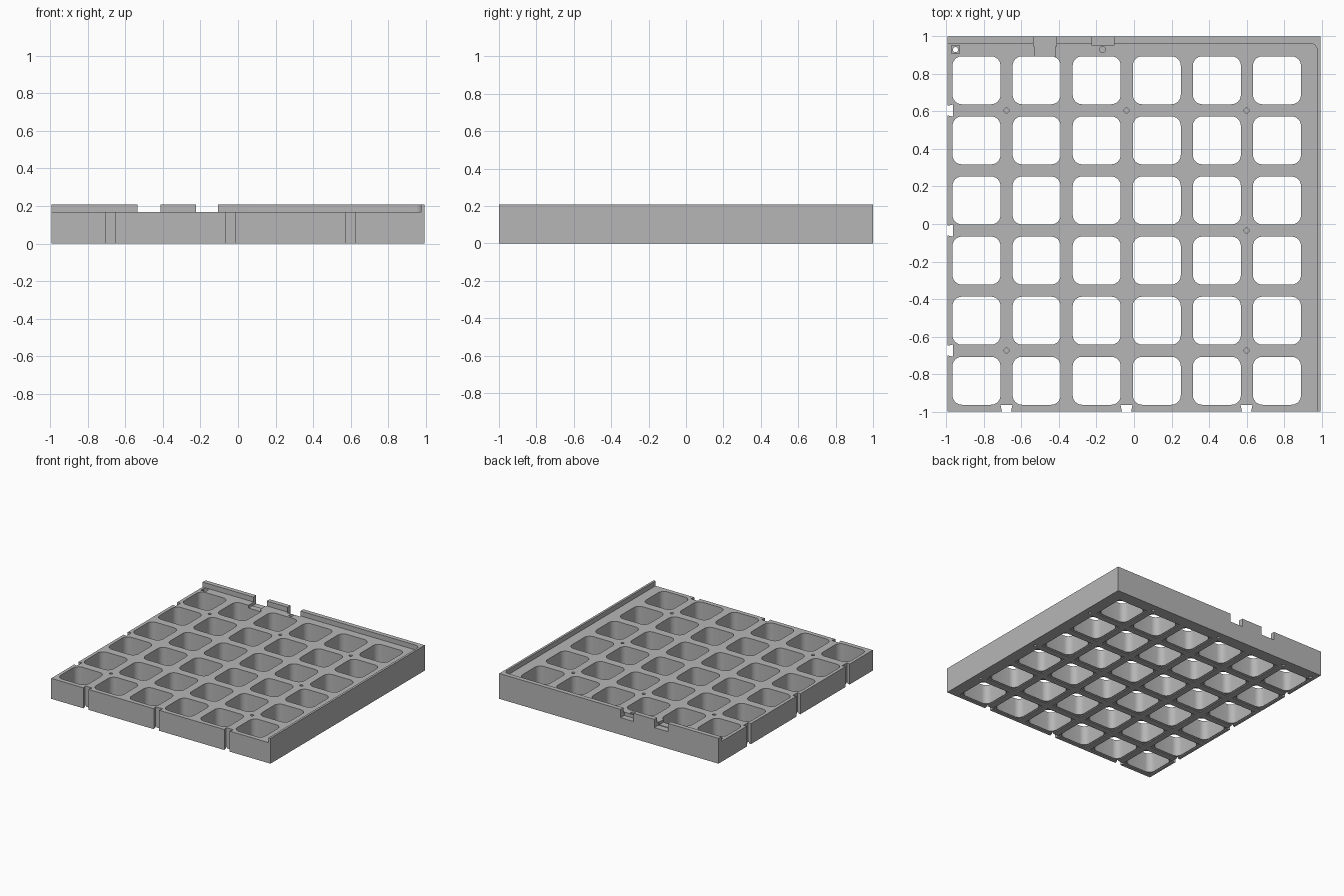
import bpy, bmesh, math

if "Cube" in bpy.data.objects:
    bpy.data.objects.remove(bpy.data.objects["Cube"])

grey = bpy.data.materials.new("light grey plastic")
grey.diffuse_color = (0.47, 0.47, 0.47, 1)
grey.use_nodes = True
grey.node_tree.nodes["Principled BSDF"].inputs["Base Color"].default_value = grey.diffuse_color

HX, HY, TOP, DECK = 0.995, 1.0, 0.208, 0.168
PITCH = 0.3205
FIRST_X, FIRST_Y = -0.84, -0.836
NODES_X = (-0.68, -0.04, 0.60)
NODES_Y = (-0.675, -0.035, 0.605)


def rect(x0, x1, y0, y1):
    return [(x0, y0), (x1, y0), (x1, y1), (x0, y1)]


def square(cx, cy, h):
    return rect(cx - h, cx + h, cy - h, cy + h)


def arc(cx, cy, r, a0, a1, n):
    return [(cx + r * math.cos(math.radians(a0 + (a1 - a0) * i / n)),
             cy + r * math.sin(math.radians(a0 + (a1 - a0) * i / n)))
            for i in range(n + 1)]


def circle(cx, cy, r, n=20):
    return arc(cx, cy, r, 0, 360, n)[:-1]


def rounded(cx, cy, h, r):
    pts = []
    for k, (sx, sy) in enumerate(((1, 1), (-1, 1), (-1, -1), (1, -1))):
        pts += arc(cx + sx * (h - r), cy + sy * (h - r), r, 90 * k, 90 * k + 90, 6)
    return pts


def prisms(name, items):
    """One mesh holding an upright prism for each (outline, z0, z1)."""
    bm = bmesh.new()
    for pts, z0, z1 in items:
        lo = [bm.verts.new((x, y, z0)) for x, y in pts]
        hi = [bm.verts.new((x, y, z1)) for x, y in pts]
        bm.faces.new(lo[::-1])
        bm.faces.new(hi)
        n = len(pts)
        for i in range(n):
            j = (i + 1) % n
            bm.faces.new((lo[i], lo[j], hi[j], hi[i]))
    bmesh.ops.recalc_face_normals(bm, faces=bm.faces)
    me = bpy.data.meshes.new(name)
    bm.to_mesh(me)
    bm.free()
    me.materials.append(grey)
    ob = bpy.data.objects.new(name, me)
    bpy.context.collection.objects.link(ob)
    return ob


# Solid block
tray = prisms("grid_tray", [(rect(-HX, HX, -HY, HY), 0, TOP)])


def cut(name, items):
    cutter = prisms(name, items)
    cutter.hide_render = True
    cutter.display_type = 'WIRE'
    mod = tray.modifiers.new(name, 'BOOLEAN')
    mod.operation = 'DIFFERENCE'
    mod.solver = 'EXACT'
    mod.object = cutter
    bpy.context.view_layer.objects.active = tray
    bpy.ops.object.modifier_apply(modifier=name)
    bpy.data.objects.remove(cutter)


# Lowered deck, leaving a rim along the back and right
deck = [(-1.2, -1.2), (0.977, -1.2)] + arc(0.939, 0.925, 0.038, 0, 90, 6) + [(-1.2, 0.963)]
cut("deck_cutter", [(deck, DECK, 0.4)])

# Grid of rounded cells, with a shallow square seat underneath
centres = [(FIRST_X + PITCH * i, FIRST_Y + PITCH * j) for i in range(6) for j in range(6)]
cut("cell_cutter", [(rounded(x, y, 0.128, 0.05), -0.1, 0.4) for x, y in centres])
cut("seat_cutter", [(square(x, y, 0.134), -0.1, 0.008) for x, y in centres])

# Dovetail slots on the front and left edges
slots = []
for c in NODES_X:
    slots.append(([(c - 0.02, -1.02), (c + 0.02, -1.02),
                   (c + 0.032, -0.964), (c - 0.032, -0.964)], -0.1, 0.4))
for c in NODES_Y:
    slots.append(([(-1.02, c - 0.02), (-0.966, c - 0.032),
                   (-0.966, c + 0.032), (-1.02, c + 0.02)], -0.1, 0.4))
cut("slot_cutter", slots)

# Cable notches in the back rim, and the channel into a cell
cut("notch_cutter", [(rect(-0.535, -0.413, 0.947, 1.1), 0.14, 0.4),
                     (rect(-0.224, -0.107, 0.952, 1.1), 0.14, 0.4)])
cut("channel_cutter", [(rect(-0.53, -0.42, 0.87, 0.96), 0.145, 0.4)])

# Peg holes in the deck and along the underside border
pegs = [(x, 0.605) for x in NODES_X] + [(0.60, -0.035), (-0.68, -0.675), (0.60, -0.675)]
holes = [(circle(x, y, 0.013), 0.10, 0.4) for x, y in pegs]
holes.append((circle(-0.168, 0.93, 0.016), 0.10, 0.4))
holes += [(circle(x, 0.94, 0.012), -0.1, 0.06) for x in NODES_X]
holes += [(circle(0.94, y, 0.012), -0.1, 0.06) for y in NODES_Y]
# Corner screw hole with its square pocket
holes.append((circle(-0.952, 0.93, 0.014), -0.1, 0.4))
cut("hole_cutter", holes)
cut("pocket_cutter", [(square(-0.952, 0.93, 0.021), 0.13, 0.4)])

# Smooth the rounded corners only
tray.select_set(True)
bpy.context.view_layer.objects.active = tray
bpy.ops.object.shade_smooth_by_angle(angle=math.radians(30))
